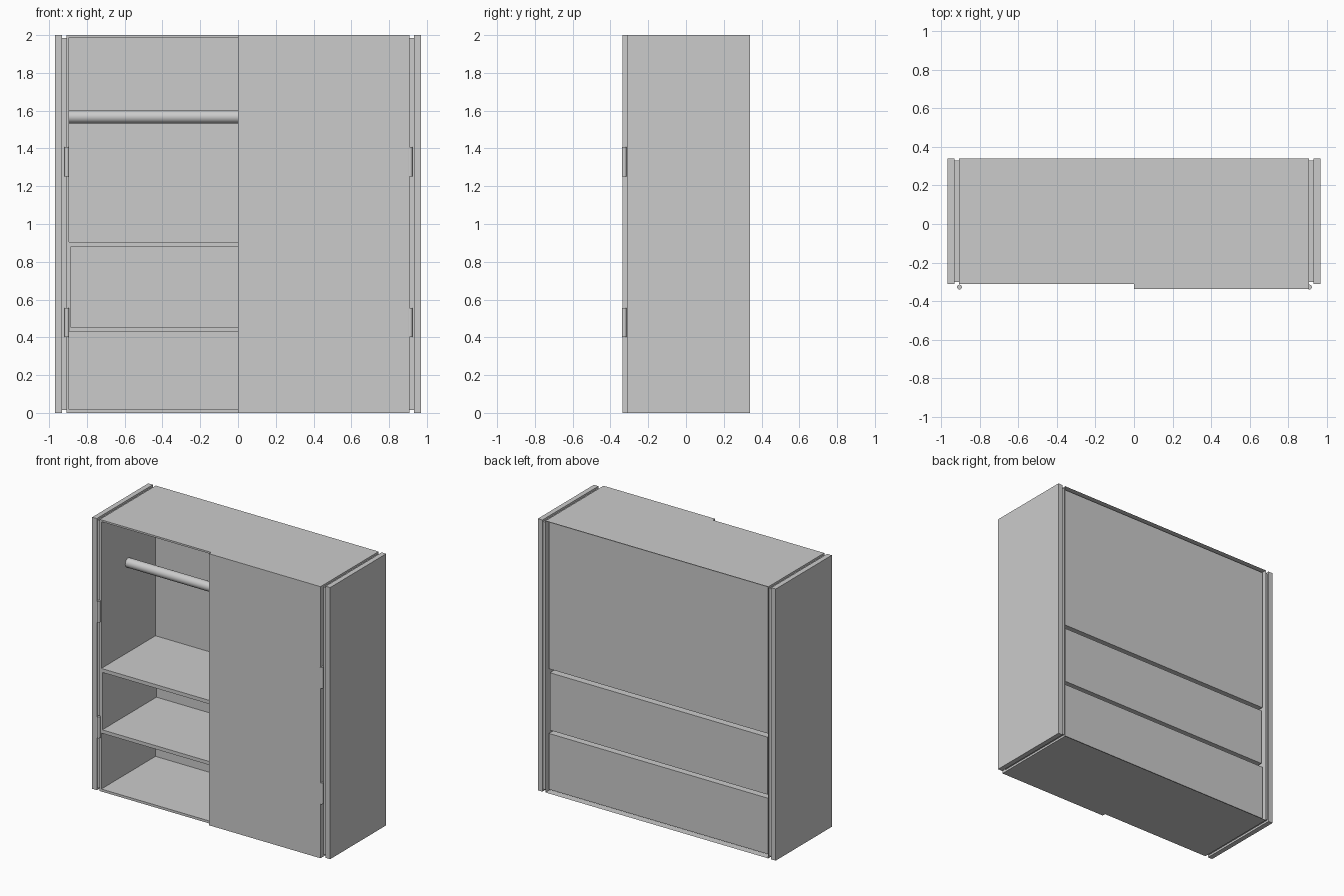
import bpy, bmesh
from mathutils import Vector

if "Cube" in bpy.data.objects:
    bpy.data.objects.remove(bpy.data.objects["Cube"])

W, FRONT, BACK = 0.908, -0.312, 0.34      # carcass half width and depth
INNER_BACK = 0.318


def finish(bm, name):
    me = bpy.data.meshes.new(name)
    bm.to_mesh(me)
    bm.free()
    ob = bpy.data.objects.new(name, me)
    bpy.context.collection.objects.link(ob)
    return ob


def add_box(bm, x, y, z, open_side=None, inward=False):
    """Box from ranges; open_side is the direction of a face to leave out."""
    r = bmesh.ops.create_cube(bm, size=1)
    for v in r["verts"]:
        v.co = Vector([a[0] if c < 0 else a[1] for a, c in zip((x, y, z), v.co)])
    faces = list({f for v in r["verts"] for f in v.link_faces})
    for f in faces:
        f.normal_update()
    drop = [f for f in faces if open_side and any(f.normal.dot(Vector(d)) > 0.9 for d in open_side)]
    keep = [f for f in faces if f not in drop]
    if inward:
        bmesh.ops.reverse_faces(bm, faces=keep)
    if drop:
        bmesh.ops.delete(bm, geom=drop, context='FACES')


def box(name, x, y, z):
    bm = bmesh.new()
    add_box(bm, x, y, z)
    return finish(bm, name)


def front_quad(bm, x0, x1, z0, z1):
    bm.faces.new([bm.verts.new((x, FRONT, z)) for x, z in
                  ((x0, z0), (x1, z0), (x1, z1), (x0, z1))])


# Hollow carcass: open-backed shell, front frame and three recessed compartments
bm = bmesh.new()
add_box(bm, (-W, W), (FRONT, BACK), (0, 2), [(0, -1, 0), (0, 1, 0)])
rail_start = 0
for z0, z1, w in ((0.018, 0.43, 0.895), (0.456, 0.879, 0.887), (0.906, 1.987, 0.895)):
    add_box(bm, (-w, w), (FRONT, INNER_BACK), (z0, z1), [(0, -1, 0)], inward=True)
    front_quad(bm, -W, W, rail_start, z0)
    front_quad(bm, -W, -w, z0, z1)
    front_quad(bm, w, W, z0, z1)
    rail_start = z1
front_quad(bm, -W, W, rail_start, 2)
bmesh.ops.remove_doubles(bm, verts=bm.verts, dist=0.0005)
finish(bm, "carcass")

# Side panels with a slightly smaller spacer between panel and carcass
for side, s in (("left", -1), ("right", 1)):
    box(side + "_side_panel", sorted((s * 0.932, s * 0.969)), (FRONT, BACK), (0, 2))
    box(side + "_spacer", sorted((s * W, s * 0.932)), (-0.302, 0.33), (0.015, 1.985))

# Right door
box("door", (0, W), (-0.337, FRONT), (0, 2))


def cylinder(name, r, depth, loc, rot=(0, 0, 0), sides=32):
    bpy.ops.mesh.primitive_cylinder_add(vertices=sides, radius=r, depth=depth,
                                        location=loc, rotation=rot)
    bpy.context.object.name = name
    bpy.ops.object.shade_smooth_by_angle()


# Hanging rail
cylinder("hanging_rail", 0.034, 1.79, (0, 0, 1.567), (0, 1.570796, 0))

# Hinge barrels
for side, x in (("left", -0.906), ("right", 0.911)):
    for level, z in (("lower", 0.478), ("upper", 1.33)):
        cylinder(f"{side}_{level}_hinge", 0.0125, 0.155, (x, -0.3275, z), sides=24)
